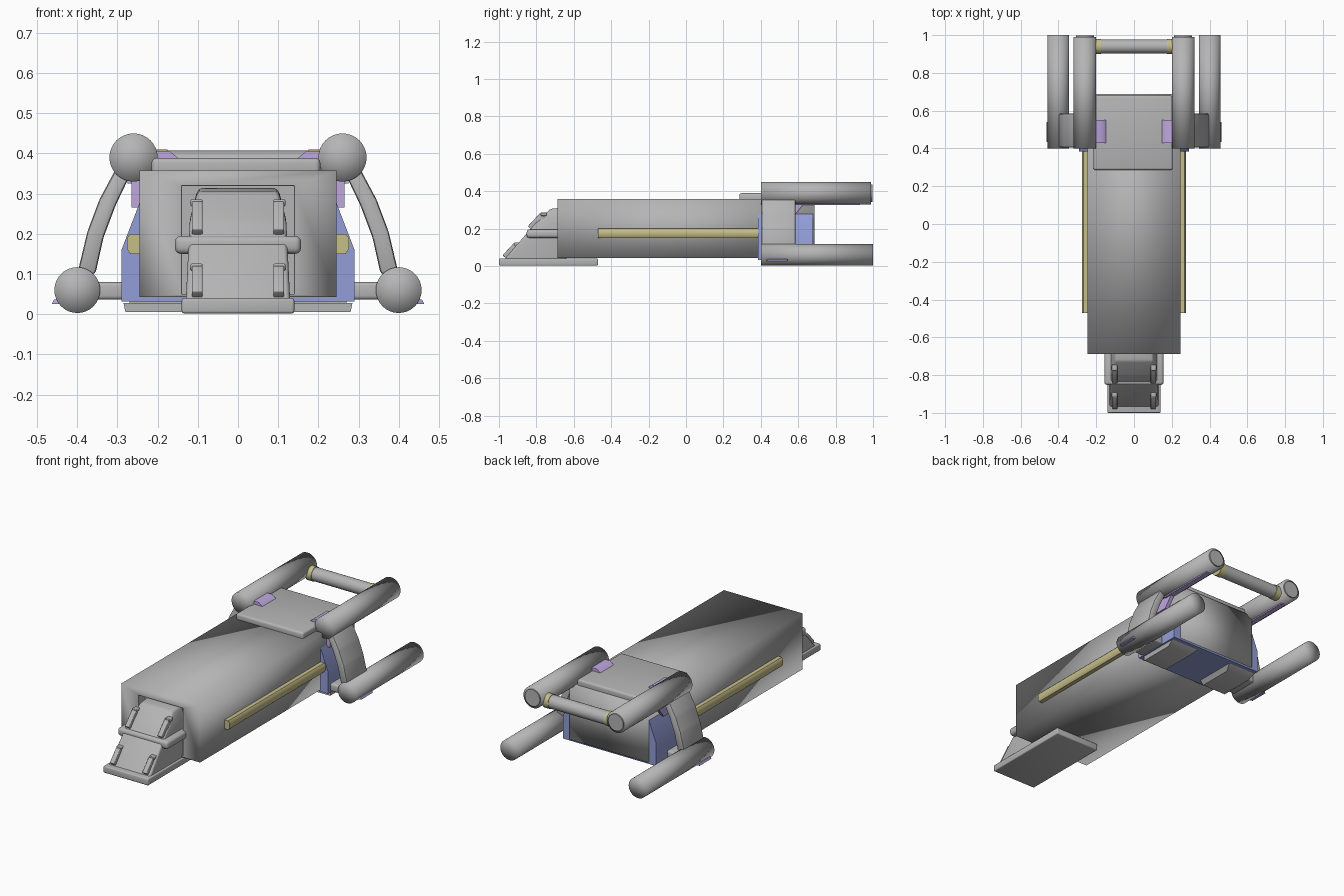
import bpy, bmesh, math
from mathutils import Vector

if "Cube" in bpy.data.objects:
    bpy.data.objects.remove(bpy.data.objects["Cube"])


def material(name, rgb):
    m = bpy.data.materials.new(name)
    m.diffuse_color = (*rgb, 1)
    m.use_nodes = True
    m.node_tree.nodes["Principled BSDF"].inputs["Base Color"].default_value = m.diffuse_color
    return m


GREY = material("hull grey", (0.46, 0.46, 0.46))
BLUE = material("collar blue", (0.29, 0.34, 0.68))
YELLOW = material("rod yellow", (0.56, 0.51, 0.25))
PURPLE = material("bracket purple", (0.52, 0.39, 0.74))


def finish(name, bm, mat, smooth=30):
    """Turn a bmesh into an object; smooth=None means fully smooth."""
    bmesh.ops.recalc_face_normals(bm, faces=bm.faces)
    me = bpy.data.meshes.new(name)
    bm.to_mesh(me)
    bm.free()
    me.materials.append(mat)
    ob = bpy.data.objects.new(name, me)
    bpy.context.collection.objects.link(ob)
    if smooth is not None:
        bpy.context.view_layer.objects.active = ob
        bpy.ops.object.select_all(action='DESELECT')
        ob.select_set(True)
        bpy.ops.object.shade_smooth_by_angle(angle=math.radians(smooth))
    return ob


def soften(bm, width, segs=3):
    if width:
        bmesh.ops.bevel(bm, geom=bm.edges[:], offset=width, segments=segs,
                        profile=0.5, affect='EDGES', clamp_overlap=True)


def hull(name, pts, mat, bevel=0.0):
    bm = bmesh.new()
    for p in pts:
        bm.verts.new(p)
    bmesh.ops.convex_hull(bm, input=bm.verts[:])
    bmesh.ops.recalc_face_normals(bm, faces=bm.faces)
    bmesh.ops.dissolve_limit(bm, angle_limit=0.02, verts=bm.verts[:], edges=bm.edges[:])
    soften(bm, bevel)
    return finish(name, bm, mat, 40)


def box(name, x0, x1, y0, y1, z0, z1, mat, bevel=0.0):
    return hull(name, [(x, y, z) for x in (x0, x1) for y in (y0, y1) for z in (z0, z1)], mat, bevel)


def prism(name, profile, y0, y1, mat, bevel=0.0):
    """Extrude an (x, z) outline along y."""
    bm = bmesh.new()
    f = bm.faces.new([bm.verts.new((x, y0, z)) for x, z in profile])
    new = bmesh.ops.extrude_face_region(bm, geom=[f])["geom"]
    bmesh.ops.translate(bm, vec=(0, y1 - y0, 0),
                        verts=[v for v in new if isinstance(v, bmesh.types.BMVert)])
    bmesh.ops.recalc_face_normals(bm, faces=bm.faces)
    soften(bm, bevel, 2)
    return finish(name, bm, mat, 40)


def cylinder(name, a, b, r, mat, round_shade=False, sides=32):
    a, b = Vector(a), Vector(b)
    bm = bmesh.new()
    bmesh.ops.create_cone(bm, cap_ends=True, segments=sides, radius1=r, radius2=r, depth=(b - a).length)
    rot = (b - a).to_track_quat('Z', 'Y').to_matrix().to_4x4()
    rot.translation = (a + b) / 2
    bmesh.ops.transform(bm, matrix=rot, verts=bm.verts[:])
    if round_shade:  # caps domed slightly so the ends shade like balls
        axis = (b - a).normalized()
        for f in [f for f in bm.faces if len(f.verts) > 4]:
            c = bmesh.ops.poke(bm, faces=[f])["verts"][0]
        for f in bm.faces:
            f.smooth = True
    return finish(name, bm, mat, None if round_shade else 40)


# main hull: softly shaded box with a recess in the nose
bm = bmesh.new()
bmesh.ops.create_cube(bm, size=1)
for v in bm.verts:
    v.co = (v.co.x * 0.49, v.co.y * 1.375, 0.2 + v.co.z * 0.315)
front = min(bm.faces, key=lambda f: f.calc_center_median().y)
for f in bm.faces:
    f.smooth = True
bmesh.ops.inset_region(bm, faces=[front], thickness=0.05, use_even_offset=True)
for v in front.verts:
    v.co = (math.copysign(0.14, v.co.x), v.co.y, 0.32 if v.co.z > 0.2 else 0.05)
walls = bmesh.ops.inset_region(bm, faces=[front], thickness=0.001, depth=-0.06)["faces"]
for f in walls + [front]:
    f.smooth = False
finish("main_hull", bm, GREY, None)

# sloping nose cabin and its base plate
hull("nose_cabin", [(s * x, y, z) for s in (-1, 1) for x, y, z in (
    (0.13, -0.975, 0.03), (0.12, -0.80, 0.235), (0.10, -0.725, 0.305), (0.10, -0.64, 0.315),
    (0.13, -0.64, 0.03), (0.12, -0.64, 0.235))], GREY, 0.01)
box("nose_base_plate", -0.14, 0.14, -1.0, -0.47, 0.002, 0.04, GREY, 0.006)
box("nose_band", -0.157, 0.157, -0.852, -0.64, 0.15, 0.195, GREY, 0.015)

# thin clips on the sloping cabin face
for s, side in ((-1, "left"), (1, "right")):
    for part, (ya, za), (yb, zb) in (("lower", (-0.965, 0.045), (-0.905, 0.11)),
                                     ("upper", (-0.83, 0.20), (-0.765, 0.27))):
        hull(f"{side}_{part}_clip", [(s * x, y + dy, z + dz) for x in (0.088, 0.115)
             for y, z in ((ya, za), (yb, zb)) for dy, dz in ((-0.016, 0.012), (0.012, -0.012))],
             GREY, 0.004)
        box(f"{side}_{part}_latch", *sorted((s * 0.088, s * 0.118)), yb - 0.012, yb + 0.02,
            zb - 0.002, zb + 0.016, GREY, 0.004)

# blue rear collar and the deck slab on top
prism("rear_collar", [(-0.29, 0.032), (0.29, 0.032), (0.29, 0.16), (0.242, 0.285),
                      (-0.242, 0.285), (-0.29, 0.16)], 0.385, 0.68, BLUE)
box("deck_slab", -0.215, 0.205, 0.285, 0.68, 0.34, 0.389, GREY, 0.012)

# cross bar between the upper pods
cylinder("cross_bar", (-0.21, 0.94, 0.37), (0.21, 0.94, 0.37), 0.037, GREY)

for s, side in ((-1, "left"), (1, "right")):
    # long engine pods
    cylinder(f"{side}_upper_pod", (s * 0.26, 0.40, 0.39), (s * 0.26, 0.99, 0.39), 0.06, GREY, True)
    cylinder(f"{side}_upper_pod_nozzle", (s * 0.26, 0.98, 0.39), (s * 0.26, 0.997, 0.39), 0.047, GREY)
    cylinder(f"{side}_lower_pod", (s * 0.40, 0.40, 0.06), (s * 0.40, 1.0, 0.06), 0.057, GREY, True)
    # curved arm joining the pods, and strut to the hull
    prism(f"{side}_pod_arm", [(s * x, z) for x, z in (
        (0.262, 0.36), (0.305, 0.36), (0.345, 0.285), (0.375, 0.205), (0.40, 0.10),
        (0.355, 0.10), (0.335, 0.19), (0.305, 0.27))], 0.405, 0.585, GREY, 0.008)
    box(f"{side}_strut", *sorted((s * 0.27, s * 0.38)), 0.41, 0.58, 0.036, 0.08, GREY, 0.01)
    # landing pads below the collar
    hull(f"{side}_landing_pad", [(s * x, y, z) for x, y, z in (
        (0.285, 0.42, 0.028), (0.285, 0.66, 0.028), (0.11, 0.42, 0.028), (0.11, 0.66, 0.028),
        (0.28, 0.42, 0.005), (0.28, 0.62, 0.005), (0.13, 0.42, 0.005), (0.13, 0.62, 0.005))], GREY)
    box(f"{side}_landing_pad_mount", *sorted((s * 0.13, s * 0.27)), 0.43, 0.62, 0.02, 0.036, GREY)
    # yellow side rod and cross bar collars
    hull(f"{side}_side_rod", [(s * x, y, z) for y in (-0.47, 0.39) for x, z in (
        (0.24, 0.15), (0.268, 0.15), (0.276, 0.162), (0.276, 0.19), (0.268, 0.2), (0.24, 0.2))], YELLOW)
    cylinder(f"{side}_bar_collar", (s * 0.175, 0.94, 0.37), (s * 0.21, 0.94, 0.37), 0.04, YELLOW)
    # purple brackets: deck to pod, under the pod, and lower fin
    hull(f"{side}_deck_bracket", [(s * x, y, z) for y in (0.43, 0.55) for x, z in (
        (0.148, 0.388), (0.17, 0.406), (0.22, 0.406), (0.22, 0.37), (0.15, 0.38))], PURPLE)
    box(f"{side}_pod_keel", *sorted((s * 0.245, s * 0.275)), 0.58, 0.93, 0.325, 0.342, PURPLE)
    hull(f"{side}_keel_brace", [(s * x, y, z) for x in (0.235, 0.265) for y, z in (
        (0.44, 0.345), (0.64, 0.345), (0.60, 0.31), (0.575, 0.265), (0.44, 0.265))], PURPLE)
    hull(f"{side}_lower_fin", [(s * x, y, z) for x, y, z in (
        (0.42, 0.42, 0.045), (0.42, 0.55, 0.045), (0.42, 0.42, 0.025), (0.42, 0.55, 0.025),
        (0.458, 0.435, 0.036), (0.463, 0.435, 0.026), (0.458, 0.54, 0.036), (0.463, 0.54, 0.026))], PURPLE)
